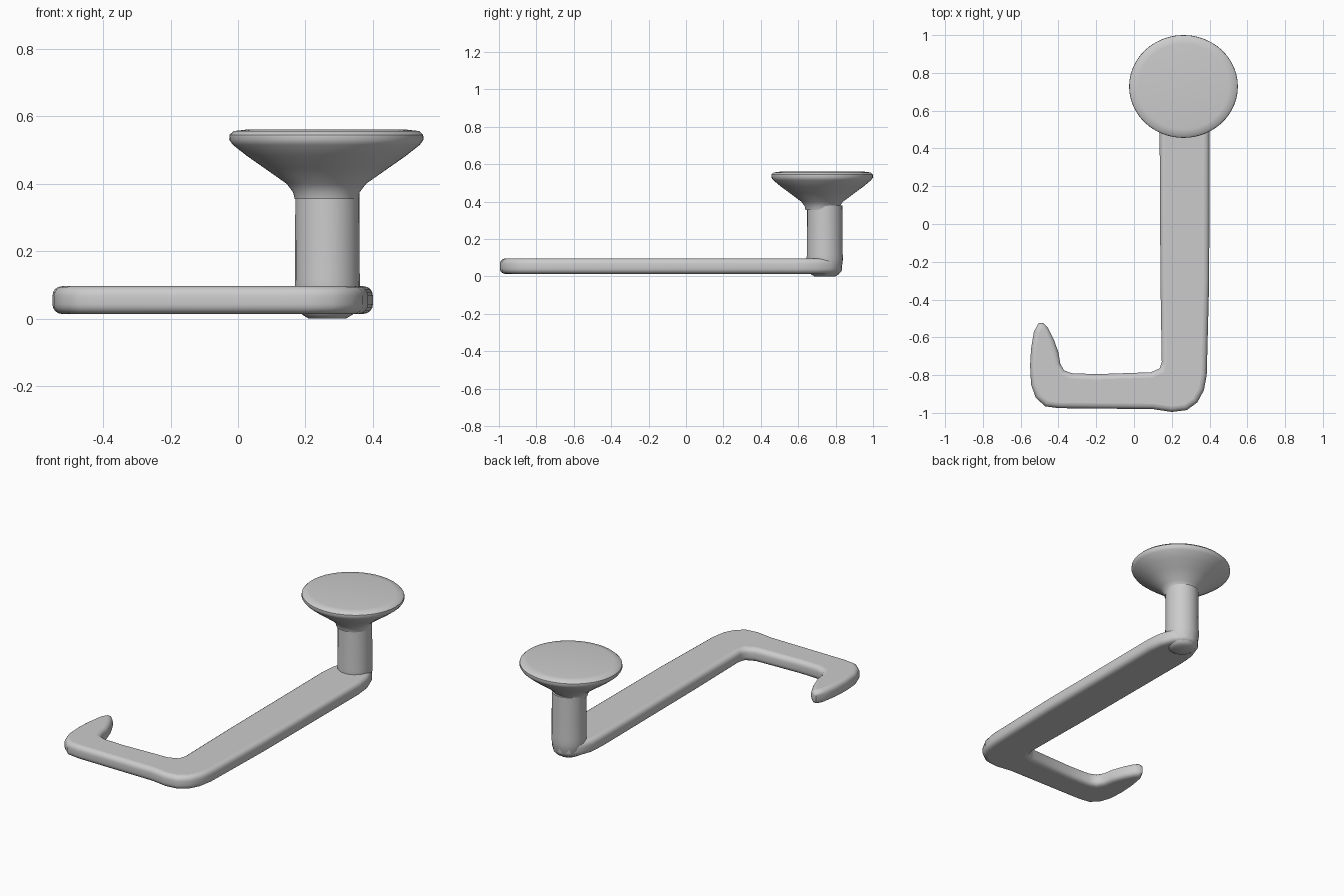
import bpy, math

cube = bpy.data.objects.get("Cube")
if cube:
    bpy.data.objects.remove(cube, do_unlink=True)

grey = bpy.data.materials.new("plain_grey")
grey.use_nodes = True
colour = (0.6, 0.6, 0.6, 1)
grey.diffuse_color = colour
grey.node_tree.nodes["Principled BSDF"].inputs["Base Color"].default_value = colour


def finish(obj, angle):
    obj.data.materials.clear()
    obj.data.materials.append(grey)
    bpy.ops.object.select_all(action='DESELECT')
    obj.select_set(True)
    bpy.context.view_layer.objects.active = obj
    if obj.type == 'CURVE':
        bpy.ops.object.convert(target='MESH')
    bpy.ops.object.shade_smooth_by_angle(angle=math.radians(angle))


def lathe(name, profile, centre, sides=40, squash=1.0):
    """Closed turned solid from (radius, height) pairs, bottom to top."""
    verts, faces = [], []
    for r, z in profile:
        for i in range(sides):
            a = 2 * math.pi * i / sides
            verts.append((r * math.cos(a), r * squash * math.sin(a), z))
    for k in range(len(profile) - 1):
        for i in range(sides):
            j = (i + 1) % sides
            faces.append((k * sides + i, k * sides + j,
                          (k + 1) * sides + j, (k + 1) * sides + i))
    faces.append(tuple(reversed(range(sides))))
    faces.append(tuple(range(len(verts) - sides, len(verts))))
    mesh = bpy.data.meshes.new(name)
    mesh.from_pydata(verts, [], faces)
    obj = bpy.data.objects.new(name, mesh)
    obj.location = (*centre, 0)
    bpy.context.collection.objects.link(obj)
    finish(obj, 40)


# Flat hooked arm: rounded outline with a soft edge
outline = [
    (-.505, -.525), (-.53, -.57), (-.545, -.66), (-.55, -.75), (-.545, -.85),
    (-.52, -.92), (-.47, -.965), (-.40, -.975), (.10, -.98), (.20, -.995),
    (.28, -.985), (.335, -.945), (.37, -.88), (.385, -.80), (.398, -.30),
    (.40, .60), (.39, .69), (.36, .77), (.315, .82), (.265, .835),
    (.215, .82), (.17, .77), (.142, .69), (.135, .60), (.14, -.30),
    (.147, -.73), (.135, -.765), (.09, -.785), (-.20, -.795), (-.33, -.79),
    (-.37, -.775), (-.39, -.74), (-.40, -.68), (-.425, -.61), (-.455, -.55),
    (-.48, -.525)]
curve = bpy.data.curves.new("hook_arm", 'CURVE')
curve.dimensions = '2D'
curve.fill_mode = 'BOTH'
spline = curve.splines.new('POLY')
spline.points.add(len(outline) - 1)
for p, (x, y) in zip(spline.points, outline):
    p.co = (x, y, 0, 1)
spline.use_cyclic_u = True
edge, half = 0.028, 0.041
curve.bevel_depth = edge
curve.bevel_resolution = 3
curve.extrude = half - edge
curve.offset = -edge
arm = bpy.data.objects.new("hook_arm", curve)
arm.location.z = 0.055
bpy.context.collection.objects.link(arm)
finish(arm, 50)

# Upright post with a rounded foot
lathe("post", [(.055, 0), (.075, .012), (.09, .04), (.097, .09),
               (.096, .12), (.095, .38)], (.265, .742), sides=24)

# Flared round plate on top of the post
lathe("flared_plate", [(.094, .355), (.099, .375), (.118, .40), (.185, .447),
                       (.235, .482), (.277, .515), (.288, .53), (.287, .545),
                       (.275, .556), (.24, .56)], (.262, .728), 48, .945)
